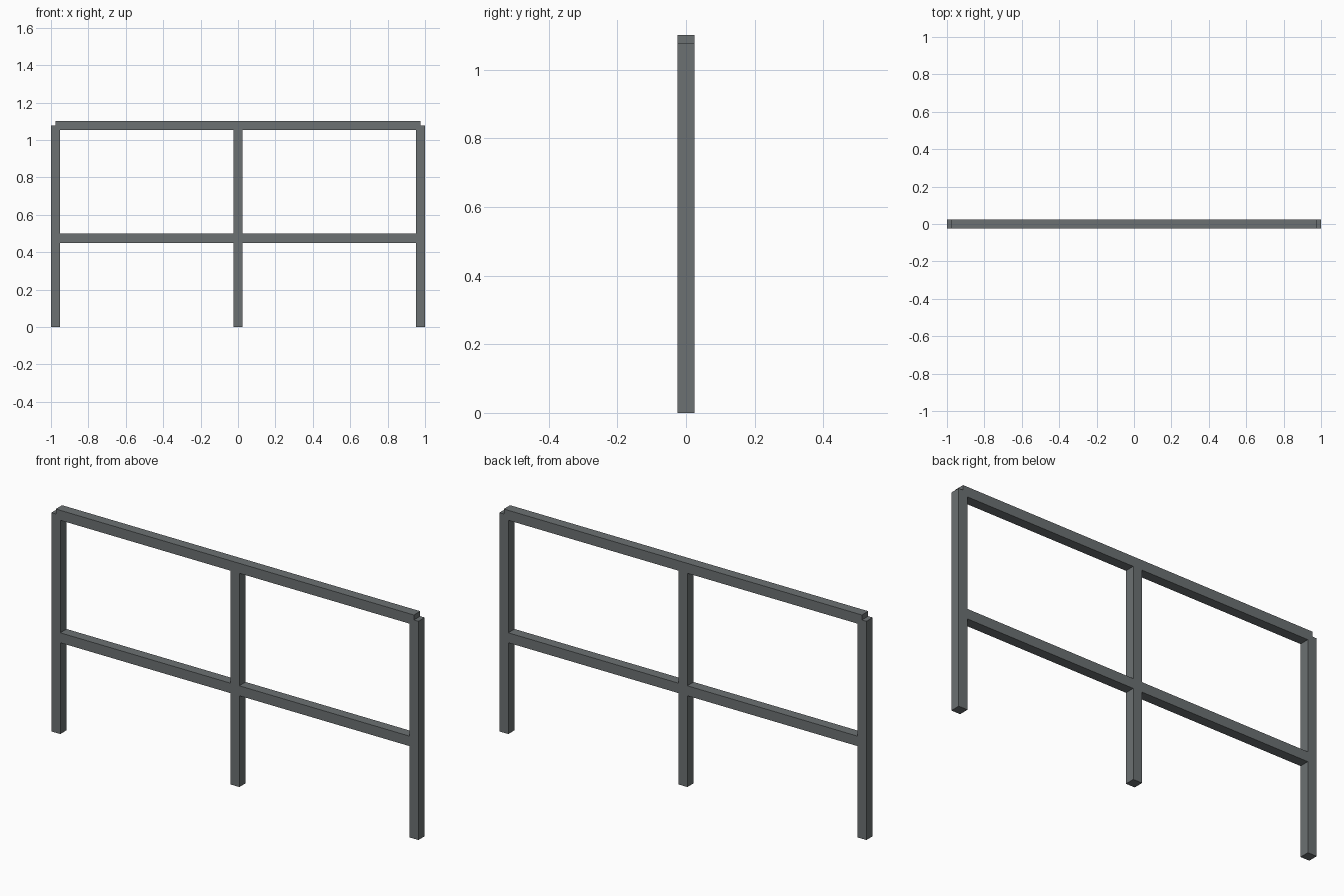
import bpy

# Remove the default cube
cube = bpy.data.objects.get("Cube")
if cube:
    bpy.data.objects.remove(cube, do_unlink=True)

BAR = 0.049              # square bar thickness
POST_X = 1 - BAR / 2     # centre line of the end posts
POST_TOP = 1.077         # posts stop at the centre line of the top rail
MID_Z = 0.474

# Painted steel
steel = bpy.data.materials.new("grey steel")
steel.use_nodes = True
colour = (0.15, 0.165, 0.17, 1)
steel.diffuse_color = colour
steel.node_tree.nodes["Principled BSDF"].inputs["Base Color"].default_value = colour


def bar(name, size, centre):
    bpy.ops.mesh.primitive_cube_add(size=1, location=centre)
    obj = bpy.context.object
    obj.name = name
    obj.scale = size
    bpy.ops.object.transform_apply(location=False, rotation=False, scale=True)
    obj.data.materials.append(steel)
    return obj


# Upright posts
for name, x in (("right_post", -POST_X), ("middle_post", 0), ("left_post", POST_X)):
    bar(name, (BAR, BAR, POST_TOP), (x, 0, POST_TOP / 2))

# Horizontal rails, ending on the post centre lines
for name, z in (("middle_rail", MID_Z), ("top_rail", POST_TOP)):
    bar(name, (2 * POST_X, BAR, BAR), (0, 0, z))
